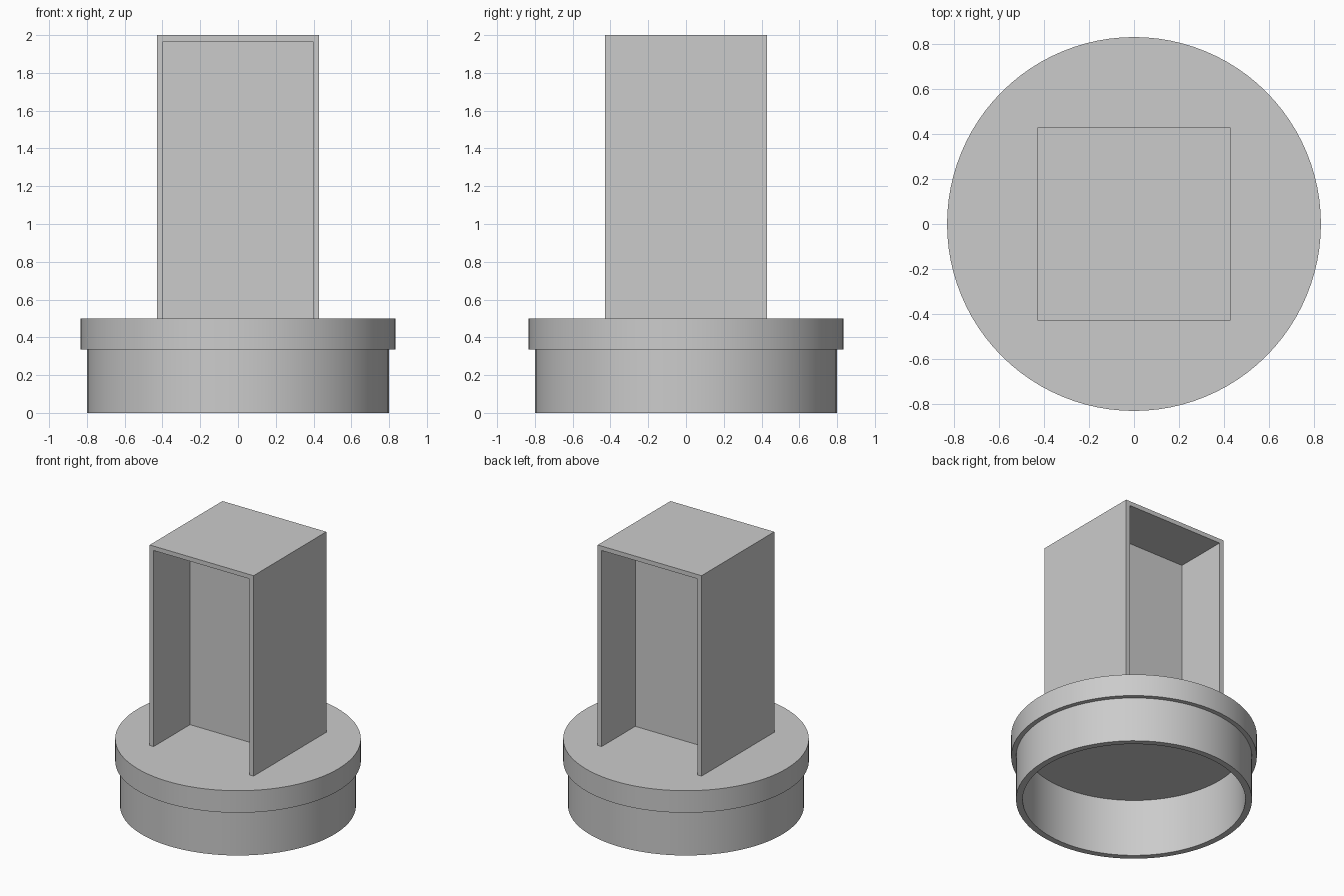
import bpy
import bmesh
from math import tau
from mathutils import Matrix, Vector

cube = bpy.data.objects.get("Cube")
if cube:
    bpy.data.objects.remove(cube)

SEGMENTS = 96
HALF = 0.43      # half width of the tower
WALL = 0.033     # tower wall thickness
DECK = 0.5       # top of the round base
TOP = 2.0

grey = bpy.data.materials.new("light_grey")
grey.use_nodes = True
colour = (0.6, 0.6, 0.6, 1)
grey.diffuse_color = colour
grey.node_tree.nodes["Principled BSDF"].inputs["Base Color"].default_value = colour


def finish(name, bm):
    bmesh.ops.recalc_face_normals(bm, faces=bm.faces)
    mesh = bpy.data.meshes.new(name)
    bm.to_mesh(mesh)
    bm.free()
    mesh.materials.append(grey)
    obj = bpy.data.objects.new(name, mesh)
    bpy.context.collection.objects.link(obj)
    return obj


def lathe(name, profile):
    """Turn an (r, z) outline, starting and ending on the axis, around z."""
    bm = bmesh.new()
    verts = [bm.verts.new((r, 0, z)) for r, z in profile]
    edges = [bm.edges.new(pair) for pair in zip(verts, verts[1:])]
    bmesh.ops.spin(bm, geom=verts + edges, cent=(0, 0, 0), axis=(0, 0, 1),
                   angle=tau, steps=SEGMENTS, use_merge=True)
    bmesh.ops.remove_doubles(bm, verts=bm.verts, dist=0.0001)
    return finish(name, bm)


def extrude_y(name, outline, y0, y1):
    """Extrude an (x, z) outline from y0 to y1."""
    bm = bmesh.new()
    face = bm.faces.new([bm.verts.new((x, y0, z)) for x, z in outline])
    moved = bmesh.ops.extrude_face_region(bm, geom=[face], use_keep_orig=True)["geom"]
    bmesh.ops.translate(bm, vec=Vector((0, y1 - y0, 0)),
                        verts=[v for v in moved if isinstance(v, bmesh.types.BMVert)])
    return finish(name, bm)


# Round hollow base with a wider rim, open underneath
base = lathe("round_base", [(0, DECK), (0.833, DECK), (0.833, 0.335), (0.8, 0.335),
                            (0.8, 0), (0.755, 0), (0.755, 0.43), (0, 0.43)])
bpy.ops.object.select_all(action="DESELECT")
base.select_set(True)
bpy.context.view_layer.objects.active = base
bpy.ops.object.shade_smooth_by_angle()

# Tower shell: two side walls and a roof, open at front and back
inner = HALF - WALL
half_arch = [(HALF, TOP), (HALF, DECK), (inner, DECK), (inner, TOP - WALL)]
arch = half_arch + [(-x, z) for x, z in reversed(half_arch)]
extrude_y("tower_shell", arch, -HALF, HALF)

# Upright panel that divides the tower into a front and a back recess
panel = [(-inner, DECK), (inner, DECK), (inner, TOP - WALL), (-inner, TOP - WALL)]
extrude_y("dividing_panel", panel, 0, WALL)
